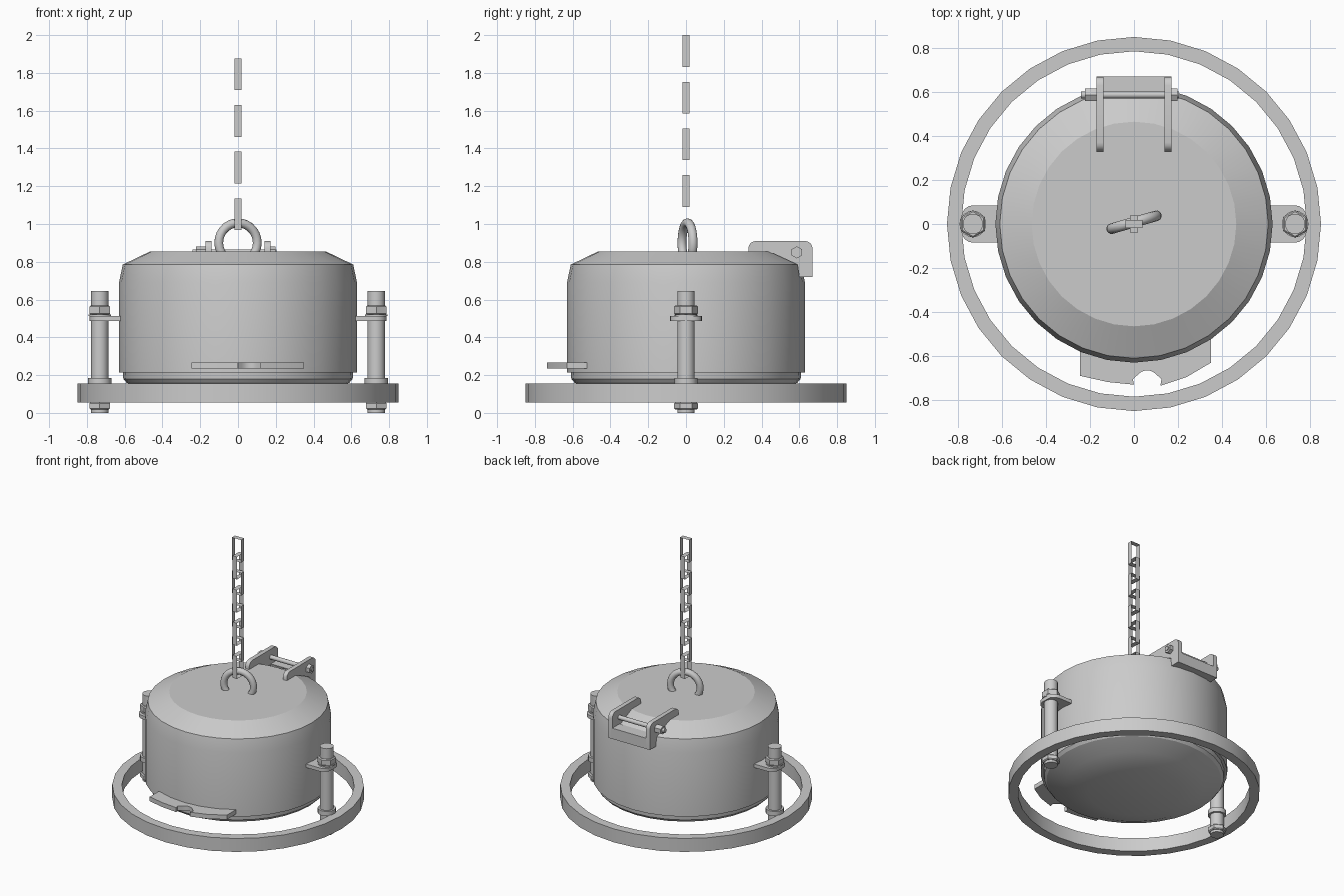
import bpy, bmesh
from math import sin, cos, pi, radians

if "Cube" in bpy.data.objects:
    bpy.data.objects.remove(bpy.data.objects["Cube"])


def finish(name, bm, angle=20):
    bmesh.ops.recalc_face_normals(bm, faces=bm.faces)
    mesh = bpy.data.meshes.new(name)
    bm.to_mesh(mesh)
    bm.free()
    ob = bpy.data.objects.new(name, mesh)
    bpy.context.collection.objects.link(ob)
    bpy.ops.object.select_all(action='DESELECT')
    ob.select_set(True)
    bpy.context.view_layer.objects.active = ob
    bpy.ops.object.shade_smooth_by_angle(angle=radians(angle))
    return ob


def lathe(name, profile, n=32, closed=False, cx=0, phase=0, angle=20):
    """Revolve (radius, z) points around a vertical axis at x = cx."""
    bm = bmesh.new()
    rings = [[bm.verts.new((cx + r * cos(2 * pi * i / n + phase),
                            r * sin(2 * pi * i / n + phase), z))
              for i in range(n)] for r, z in profile]
    pairs = list(zip(rings, rings[1:]))
    if closed:
        pairs.append((rings[-1], rings[0]))
    else:
        bm.faces.new(rings[0])
        bm.faces.new(rings[-1])
    for a, b in pairs:
        for i in range(n):
            j = (i + 1) % n
            bm.faces.new((a[i], a[j], b[j], b[i]))
    return finish(name, bm, angle)


def prism(name, pts, lo, hi, axis='z', caps=True, angle=25):
    """Extrude a 2D outline along z (x,y), x (y,z) or y (x,z)."""
    place = {'z': lambda a, b, c: (a, b, c),
             'x': lambda a, b, c: (c, a, b),
             'y': lambda a, b, c: (a, c, b)}[axis]
    bm = bmesh.new()
    A = [bm.verts.new(place(a, b, lo)) for a, b in pts]
    B = [bm.verts.new(place(a, b, hi)) for a, b in pts]
    n = len(pts)
    for i in range(n):
        j = (i + 1) % n
        bm.faces.new((A[i], A[j], B[j], B[i]))
    if caps:
        bm.faces.new(A)
        bm.faces.new(B)
    return finish(name, bm, angle)


def arc(cx, cy, r, a0, a1, n):
    return [(cx + r * cos(radians(a0 + (a1 - a0) * i / n)),
             cy + r * sin(radians(a0 + (a1 - a0) * i / n))) for i in range(n + 1)]


def ngon(cx, cy, r, n, phase=0):
    return arc(cx, cy, r, phase, phase + 360, n)[:-1]


# Drum with bevelled lid and bulging underside
lathe("drum", [(0.31, 0.06), (0.47, 0.105), (0.59, 0.16), (0.607, 0.18), (0.61, 0.215),
               (0.63, 0.215), (0.63, 0.69), (0.61, 0.785), (0.465, 0.855)])

# Guard ring around the base
lathe("base_ring", [(0.785, 0.055), (0.85, 0.055), (0.85, 0.155), (0.785, 0.155)], closed=True)

# Side bolts with nuts, collars and lugs
for side, s in (("left", -1), ("right", 1)):
    X = s * 0.732
    lathe(side + "_bolt", [(0.046, 0.0), (0.046, 0.645)], n=20, cx=X)
    lathe(side + "_collar", [(0.061, 0.15), (0.061, 0.185)], n=20, cx=X)
    lathe(side + "_washer", [(0.06, 0.513), (0.06, 0.522)], n=20, cx=X)
    for part, z0, z1 in (("_upper_nut", 0.52, 0.568), ("_lower_nut", 0.018, 0.056)):
        lathe(side + part, [(0.056, z0), (0.063, z0 + 0.006), (0.063, z1 - 0.006), (0.056, z1)],
              n=6, cx=X, phase=pi / 6)
    outline = ([(0.58, -0.085)] + arc(0.73, -0.03, 0.055, -90, 0, 4)
               + arc(0.73, 0.03, 0.055, 0, 90, 4) + [(0.58, 0.085)])
    prism(side + "_lug", [(s * x, y) for x, y in outline], 0.487, 0.513)

# Rear hinge: two arms, cross block and pin
arm = ([(0.33, 0.845), (0.33, 0.875)] + arc(0.37, 0.87, 0.04, 150, 90, 3)
       + arc(0.63, 0.87, 0.04, 90, 0, 4) + [(0.67, 0.72), (0.60, 0.72), (0.59, 0.785), (0.46, 0.845)])
for side, x in (("left", -0.155), ("right", 0.155)):
    prism(side + "_hinge_arm", arm, x - 0.016, x + 0.016, 'x')
prism("hinge_block", [(0.6, 0.72), (0.67, 0.72), (0.67, 0.8), (0.585, 0.8)], -0.15, 0.15, 'x')
prism("hinge_pin", ngon(0.587, 0.85, 0.016, 12), -0.24, 0.205, 'x', angle=40)
prism("hinge_pin_head", ngon(0.587, 0.85, 0.032, 6, 30), 0.171, 0.198, 'x')
prism("hinge_pin_nut", ngon(0.587, 0.85, 0.032, 6, 30), -0.222, -0.171, 'x')

# Front latch plate with round notch
notch = [(-0.005, -0.705)] + arc(0.06, -0.72, 0.055, 140, 40, 5) + [(0.125, -0.705)]
prism("latch_plate", [(-0.245, -0.55), (-0.245, -0.69), (-0.12, -0.718), (0.0, -0.73)] + notch
      + [(0.12, -0.735), (0.24, -0.695), (0.35, -0.63), (0.35, -0.5)], 0.235, 0.268)

# Lifting eye sunk into the lid
bpy.ops.mesh.primitive_torus_add(major_radius=0.106, minor_radius=0.024, major_segments=28,
                                 minor_segments=12, location=(0, 0.008, 0.9),
                                 rotation=(radians(90), 0, radians(16)))
eye = bpy.context.object
eye.name = "lifting_eye"
bpy.ops.object.shade_smooth_by_angle(angle=radians(50))

# Chain of thin strip links, alternating direction
for i in range(8):
    top = 2.0 - i * 0.1235
    frame = [(-0.038, top - 0.168), (0.038, top - 0.168), (0.038, top), (-0.038, top)]
    prism("chain_link_%d" % (i + 1), frame, -0.018, 0.018, 'y' if i % 2 == 0 else 'x', caps=False)
